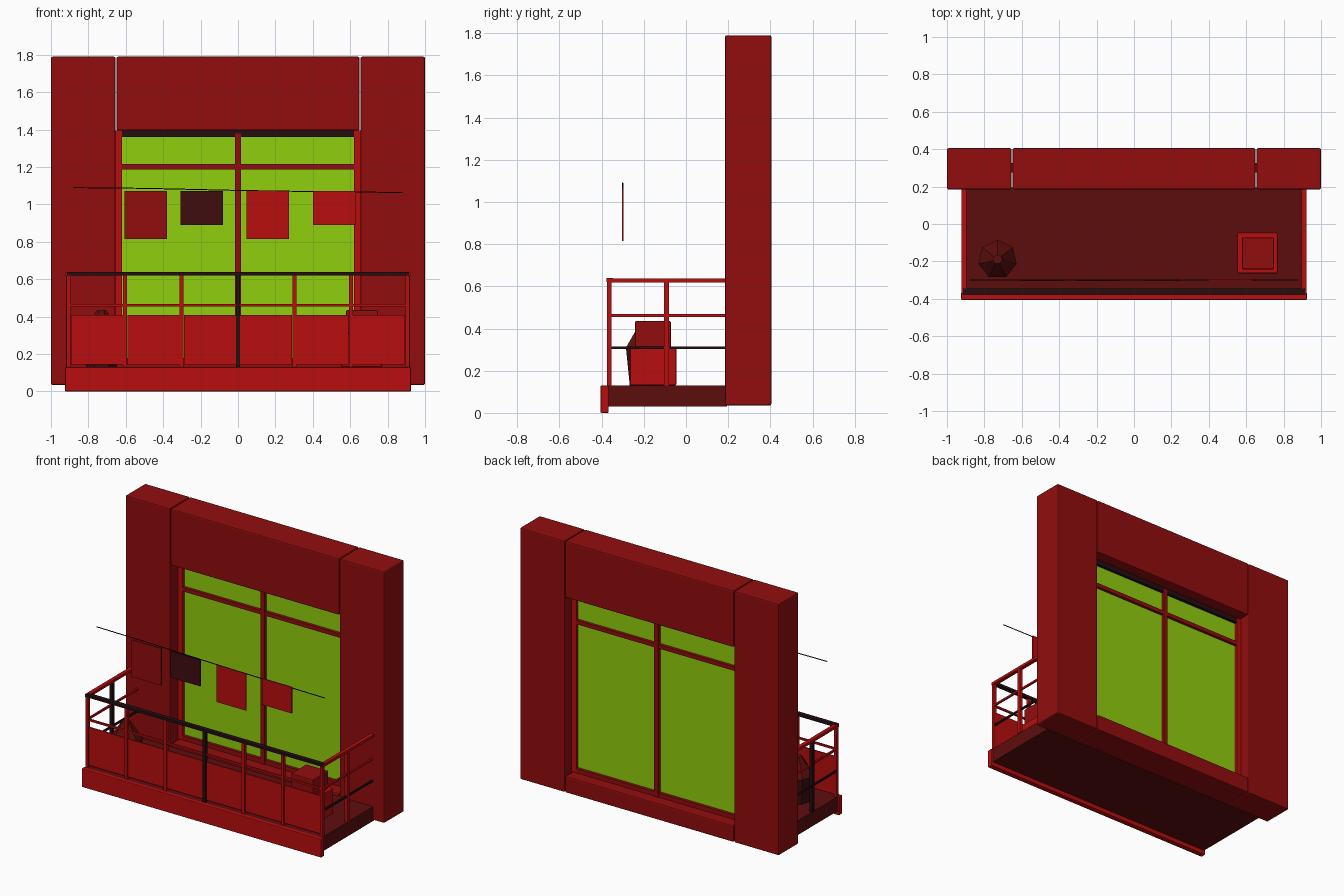
import bpy

if "Cube" in bpy.data.objects:
    bpy.data.objects.remove(bpy.data.objects["Cube"])


def material(name, r, g, b):
    m = bpy.data.materials.new(name)
    m.use_nodes = True
    m.diffuse_color = (r, g, b, 1)
    m.node_tree.nodes["Principled BSDF"].inputs["Base Color"].default_value = (r, g, b, 1)
    return m


WALL = material("wall red", 0.29, 0.004, 0.004)
RED = material("bright red", 0.48, 0.004, 0.004)
FLOOR = material("dark red", 0.11, 0.004, 0.004)
MAROON = material("maroon", 0.05, 0.004, 0.005)
DARK = material("near black", 0.018, 0.004, 0.005)
GLASS = material("lime glass", 0.28, 0.62, 0.004)


def box(name, mat, x, y, z, bevel=0):
    """Box from (min, max) ranges."""
    bpy.ops.mesh.primitive_cube_add(size=1, location=[sum(r) / 2 for r in (x, y, z)])
    ob = bpy.context.object
    ob.name = name
    ob.scale = [r[1] - r[0] for r in (x, y, z)]
    bpy.ops.object.transform_apply(location=False, rotation=False, scale=True)
    ob.data.materials.append(mat)
    if bevel:
        mod = ob.modifiers.new("soft edge", "BEVEL")
        mod.width = bevel
        mod.segments = 2
    return ob


def around(c, half):
    return (c - half, c + half)


# Wall around the opening
DEPTH = (0.185, 0.405)
for side, s in (("left", 1), ("right", -1)):
    box(side + "_pier", WALL, sorted((s * 0.655, s * 1.0)), DEPTH, (0.035, 1.79), 0.008)
box("header", WALL, (-0.65, 0.65), DEPTH, (1.395, 1.79), 0.008)
box("sill", WALL, (-0.65, 0.65), DEPTH, (0.035, 0.15), 0.008)

# Window
FRAME = (0.275, 0.325)
box("window_glass", GLASS, (-0.63, 0.63), (0.295, 0.305), (0.16, 1.37))
for side, s in (("left", 1), ("right", -1)):
    box(side + "_jamb", RED, sorted((s * 0.62, s * 0.655)), FRAME, (0.15, 1.395))
box("window_head", DARK, (-0.62, 0.62), FRAME, (1.36, 1.395))
box("window_bottom", WALL, (-0.62, 0.62), FRAME, (0.15, 0.18))
box("transom", WALL, (-0.62, 0.62), FRAME, (1.188, 1.216))
box("mullion", WALL, around(0, 0.015), (0.27, 0.33), (0.15, 1.38))

# Balcony floor
box("balcony_floor", FLOOR, (-0.915, 0.915), (-0.38, 0.195), (0.03, 0.13))
box("floor_lip", RED, (-0.925, 0.925), (-0.405, -0.367), (0, 0.13), 0.005)

# Front railing
for i in range(-3, 4):
    mat = DARK if i == 0 else RED
    x = i * 0.302
    box("front_post", mat, around(x, 0.011), (-0.375, -0.353), (0.13, 0.63))
    if i < 3:
        box("front_panel", RED, (x + 0.012, x + 0.29), around(-0.362, 0.005), (0.145, 0.41))
box("front_top_rail", DARK, (-0.915, 0.915), (-0.378, -0.345), (0.62, 0.64), 0.004)
box("front_mid_rail", RED, (-0.905, 0.905), around(-0.364, 0.006), (0.455, 0.468))

# Side railings
for side, s in (("left", 1), ("right", -1)):
    x = s * 0.908
    box(side + "_top_rail", RED, around(x, 0.013), (-0.375, 0.185), (0.618, 0.637))
    box(side + "_mid_rail", RED, around(x, 0.006), (-0.365, 0.185), (0.455, 0.468))
    box(side + "_low_rail", DARK, around(x, 0.006), (-0.365, 0.185), (0.303, 0.315))
    box(side + "_side_post", RED if s > 0 else DARK, around(x, 0.011), around(-0.093, 0.012), (0.13, 0.62))

# Square planter with clipped bush
box("planter", RED, (0.552, 0.77), (-0.265, -0.045), (0.13, 0.31), 0.008)
box("clipped_bush", WALL, (0.578, 0.748), (-0.242, -0.072), (0.31, 0.435), 0.006)

# Round pot and tapered plant
for name, mat, r1, r2, z1, z2 in (
    ("round_pot", MAROON, 0.085, 0.105, 0.13, 0.31),
    ("tapered_plant", FLOOR, 0.105, 0.025, 0.31, 0.435),
):
    bpy.ops.mesh.primitive_cone_add(vertices=7, radius1=r1, radius2=r2, depth=z2 - z1,
                                    location=(-0.73, -0.19, (z1 + z2) / 2))
    bpy.context.object.name = name
    bpy.context.object.data.materials.append(mat)

# Sagging clothesline
curve = bpy.data.curves.new("clothesline", "CURVE")
curve.dimensions = "3D"
curve.bevel_depth = 0.003
curve.bevel_resolution = 1
line = curve.splines.new("POLY")
points = ((-0.88, 1.09), (-0.49, 1.086), (0, 1.075), (0.45, 1.068), (0.88, 1.064))
line.points.add(len(points) - 1)
for p, (x, z) in zip(line.points, points):
    p.co = (x, -0.3, z, 1)
curve.materials.append(DARK)
bpy.context.collection.objects.link(bpy.data.objects.new("clothesline", curve))

# Hanging cloths
for mat, x1, bottom in ((WALL, -0.608, 0.815), (MAROON, -0.308, 0.89),
                        (RED, 0.045, 0.815), (RED, 0.4, 0.89)):
    box("hanging_cloth", mat, (x1, x1 + 0.228), around(-0.3, 0.004), (bottom, 1.073))
